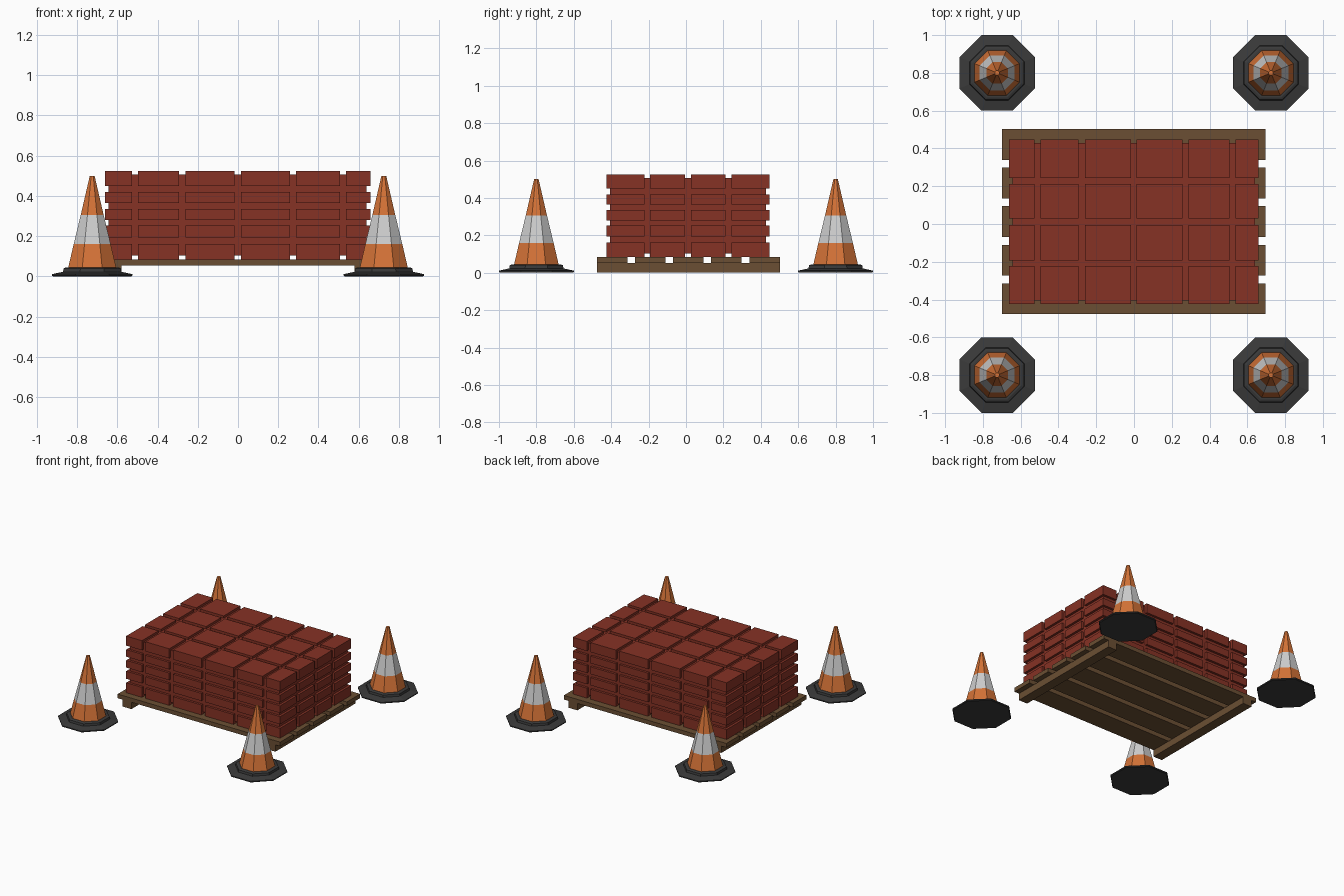
import bpy, bmesh, math
from mathutils import Matrix, Vector

cube = bpy.data.objects.get("Cube")
if cube:
    bpy.data.objects.remove(cube, do_unlink=True)


def material(name, r, g, b):
    m = bpy.data.materials.new(name)
    m.use_nodes = True
    m.diffuse_color = (r, g, b, 1)
    m.node_tree.nodes["Principled BSDF"].inputs["Base Color"].default_value = (r, g, b, 1)
    return m


BRICK = material("brick red", 0.24, 0.032, 0.018)
WOOD = material("pallet wood", 0.147, 0.078, 0.033)
ORANGE = material("cone orange", 0.66, 0.17, 0.038)
WHITE = material("stripe white", 0.61, 0.61, 0.61)
RUBBER = material("black rubber", 0.042, 0.042, 0.042)


def finish(name, bm, mats):
    bmesh.ops.recalc_face_normals(bm, faces=bm.faces)
    mesh = bpy.data.meshes.new(name)
    bm.to_mesh(mesh)
    bm.free()
    for m in mats:
        mesh.materials.append(m)
    obj = bpy.data.objects.new(name, mesh)
    bpy.context.collection.objects.link(obj)
    return obj


def add_box(bm, xs, ys, zs):
    lo, hi = Vector((xs[0], ys[0], zs[0])), Vector((xs[1], ys[1], zs[1]))
    size = Matrix.Diagonal((*(hi - lo), 1))
    bmesh.ops.create_cube(bm, size=1, matrix=Matrix.Translation((lo + hi) / 2) @ size)


def lathe(name, profile, mats, rule=lambda z: 0):
    """Eight-sided solid from (flat radius, height) pairs, capped at both ends."""
    bm = bmesh.new()
    rings = []
    for radius, z in profile:
        r = radius / math.cos(math.pi / 8)
        angles = [(i + 0.5) * math.pi / 4 for i in range(8)]
        rings.append([bm.verts.new((r * math.cos(a), r * math.sin(a), z)) for a in angles])
    for low, high in zip(rings, rings[1:]):
        for i in range(8):
            j = (i + 1) % 8
            bm.faces.new((low[i], low[j], high[j], high[i]))
    bm.faces.new(rings[0][::-1])
    bm.faces.new(rings[-1])
    for f in bm.faces:
        f.material_index = rule(f.calc_center_median().z)
    return finish(name, bm, mats)


# Traffic cones: rubber foot and striped body, one at each corner
FOOT = [(0.195, 0), (0.2, 0.004), (0.2, 0.011), (0.145, 0.023), (0.142, 0.04), (0.13, 0.045)]
BODY = [(0.12, 0.04), (0.092, 0.16), (0.057, 0.305), (0.012, 0.5)]
foot = lathe("cone_foot", FOOT, [RUBBER])
body = lathe("cone_body", BODY, [ORANGE, WHITE], lambda z: int(0.17 < z < 0.3))
for part in (foot, body):
    for side, x in (("right", -0.725), ("left", 0.725)):
        for end, y in (("front", -0.8), ("back", 0.8)):
            copy = part.copy()
            copy.name = f"{part.name}_{end}_{side}"
            copy.location = (x, y, 0)
            bpy.context.collection.objects.link(copy)
    bpy.data.objects.remove(part, do_unlink=True)

# Pallet: five long planks on two runners
for i in range(5):
    bm = bmesh.new()
    y = -0.477 + i * 0.204
    add_box(bm, (-0.698, 0.696), (y, y + 0.163), (0.053, 0.085))
    finish(f"pallet_plank_{i + 1}", bm, [WOOD])
for side, x in (("right", -0.655), ("left", 0.58)):
    bm = bmesh.new()
    add_box(bm, (x, x + 0.075), (-0.477, 0.502), (0, 0.053))
    finish(f"pallet_runner_{side}", bm, [WOOD])

# Brick stack: spans of the bricks along each axis
COLUMNS = [(-0.662, -0.527), (-0.496, -0.293), (-0.26, -0.017),
           (0.014, 0.258), (0.289, 0.506), (0.537, 0.658)]
ROWS = [(-0.424, -0.222), (-0.193, -0.005), (0.028, 0.211), (0.243, 0.447)]
LAYERS = [(0.085, 0.162), (0.193, 0.252), (0.28, 0.336), (0.364, 0.419), (0.45, 0.524)]

# Mortar core, recessed slightly behind the brick faces
bm = bmesh.new()
spans = [(s[0][0] + 0.018, s[-1][1] - 0.018) for s in (COLUMNS, ROWS, LAYERS)]
add_box(bm, *spans)
finish("brick_core", bm, [BRICK])

# Bricks, one object per layer
for k, zs in enumerate(LAYERS):
    bm = bmesh.new()
    for i, xs in enumerate(COLUMNS):
        for j, ys in enumerate(ROWS):
            if i in (0, 5) or j in (0, 3) or k in (0, 4):
                add_box(bm, xs, ys, zs)
    finish(f"brick_layer_{k + 1}", bm, [BRICK])
